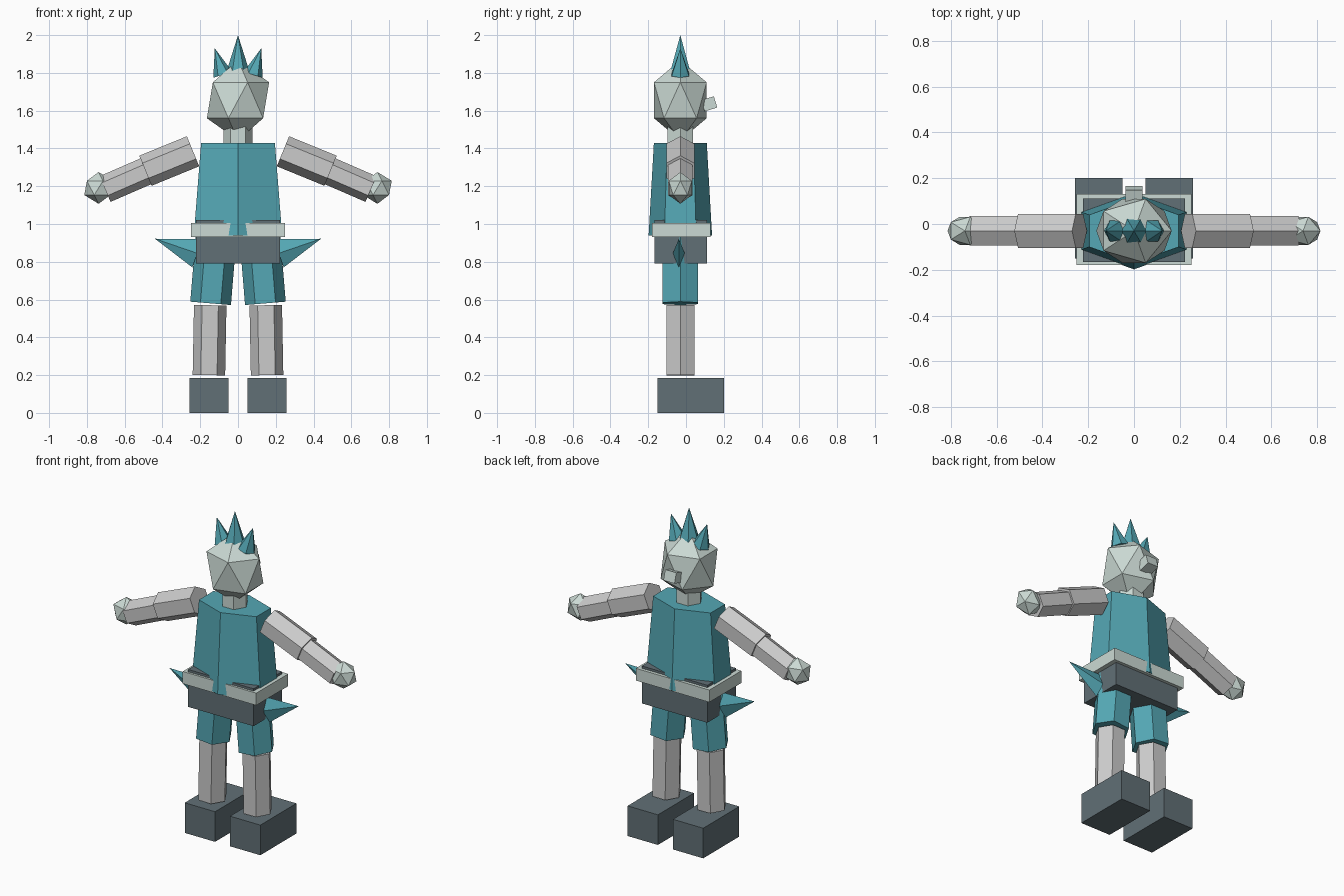
import bpy, bmesh
from math import cos, sin, pi, radians
from mathutils import Vector, Matrix

if "Cube" in bpy.data.objects:
    bpy.data.objects.remove(bpy.data.objects["Cube"])

def material(name, col):
    m = bpy.data.materials.new(name)
    m.diffuse_color = (*col, 1)
    m.use_nodes = True
    m.node_tree.nodes["Principled BSDF"].inputs["Base Color"].default_value = m.diffuse_color
    return m

TEAL = material("teal", (0.09, 0.39, 0.46))
PALE = material("pale", (0.60, 0.70, 0.66))
SLATE = material("slate", (0.12, 0.16, 0.18))
GREY = None
YC = -0.03  # depth of the body's centre line

def finish(name, bm, mat):
    bmesh.ops.recalc_face_normals(bm, faces=bm.faces)
    me = bpy.data.meshes.new(name)
    bm.to_mesh(me)
    bm.free()
    ob = bpy.data.objects.new(name, me)
    bpy.context.collection.objects.link(ob)
    if mat:
        me.materials.append(mat)
    return ob

def prism(name, a, b, ra, rb, mat, corner=(1, 0, 0), sides=6, squash=1.0):
    """Tapered prism from a to b with one corner along 'corner'; rb = 0 makes a spike."""
    a, b = Vector(a), Vector(b)
    w = (b - a).normalized()
    u = Vector(corner)
    u = (u - w * u.dot(w)).normalized()
    v = w.cross(u) * squash
    bm = bmesh.new()
    def ring(c, r):
        return [bm.verts.new(c + r * (cos(2 * pi * i / sides) * u + sin(2 * pi * i / sides) * v))
                for i in range(sides)]
    lo = ring(a, ra)
    hi = ring(b, rb) if rb else [bm.verts.new(b)] * sides
    bm.faces.new(lo)
    if rb:
        bm.faces.new(hi)
    for i in range(sides):
        j = (i + 1) % sides
        bm.faces.new((lo[i], lo[j], hi[j], hi[i]) if rb else (lo[i], lo[j], hi[0]))
    return finish(name, bm, mat)

def box(name, c, size, mat, tilt=0):
    bm = bmesh.new()
    m = Matrix.Translation(c) @ Matrix.Rotation(radians(tilt), 4, 'X') @ Matrix.Diagonal((*size, 1))
    bmesh.ops.create_cube(bm, size=1, matrix=m)
    return finish(name, bm, mat)

def ball(name, c, r, mat):
    bm = bmesh.new()
    bmesh.ops.create_icosphere(bm, subdivisions=1, radius=1,
                               matrix=Matrix.Translation(c) @ Matrix.Diagonal((*r, 1)))
    return finish(name, bm, mat)

# Trunk
box("pelvis", (0, -0.028, 0.905), (0.445, 0.277, 0.23), SLATE)
box("belt", (0, -0.025, 0.968), (0.50, 0.31, 0.075), PALE)
prism("torso", (0, YC, 0.938), (0, YC, 1.43), 0.168, 0.14, TEAL, (0, 1, 0), squash=1.61)
prism("neck", (0, YC, 1.42), (0, YC, 1.56), 0.077, 0.077, PALE)

# Head with nose and hair
ball("head", (0, YC, 1.655), (0.184, 0.164, 0.2125), PALE)
box("nose", (0, 0.123, 1.636), (0.075, 0.07, 0.062), PALE, 17)
prism("hair_spike_middle", (0, YC, 1.80), (0, YC, 2.0), 0.063, 0, TEAL)

# Mirrored parts
for s, side in ((-1, "left"), (1, "right")):
    prism("hair_spike_" + side, (s * 0.08, YC, 1.79), (s * 0.123, YC, 1.93), 0.053, 0, TEAL)
    prism("upper_arm_" + side, (s * 0.238, YC, 1.385), (s * 0.49, YC, 1.282), 0.086, 0.086, GREY, (0, 0, 1))
    prism("forearm_" + side, (s * 0.46, YC, 1.291), (s * 0.704, YC, 1.185), 0.074, 0.074, GREY, (0, 0, 1))
    ball("hand_" + side, (s * 0.738, YC, 1.191), (0.085, 0.072, 0.084), PALE)
    prism("hip_spike_" + side, (s * 0.216, -0.038, 0.845), (s * 0.44, -0.038, 0.922), 0.079, 0, TEAL,
          (0, 0, 1), sides=4, squash=0.4)
    prism("thigh_" + side, (s * 0.116, YC, 0.93), (s * 0.145, YC, 0.58), 0.108, 0.108, TEAL)
    prism("shin_" + side, (s * 0.147, YC, 0.57), (s * 0.154, YC, 0.20), 0.086, 0.086, GREY)
    box("foot_" + side, (s * 0.154, 0.025, 0.0925), (0.206, 0.35, 0.185), SLATE)
